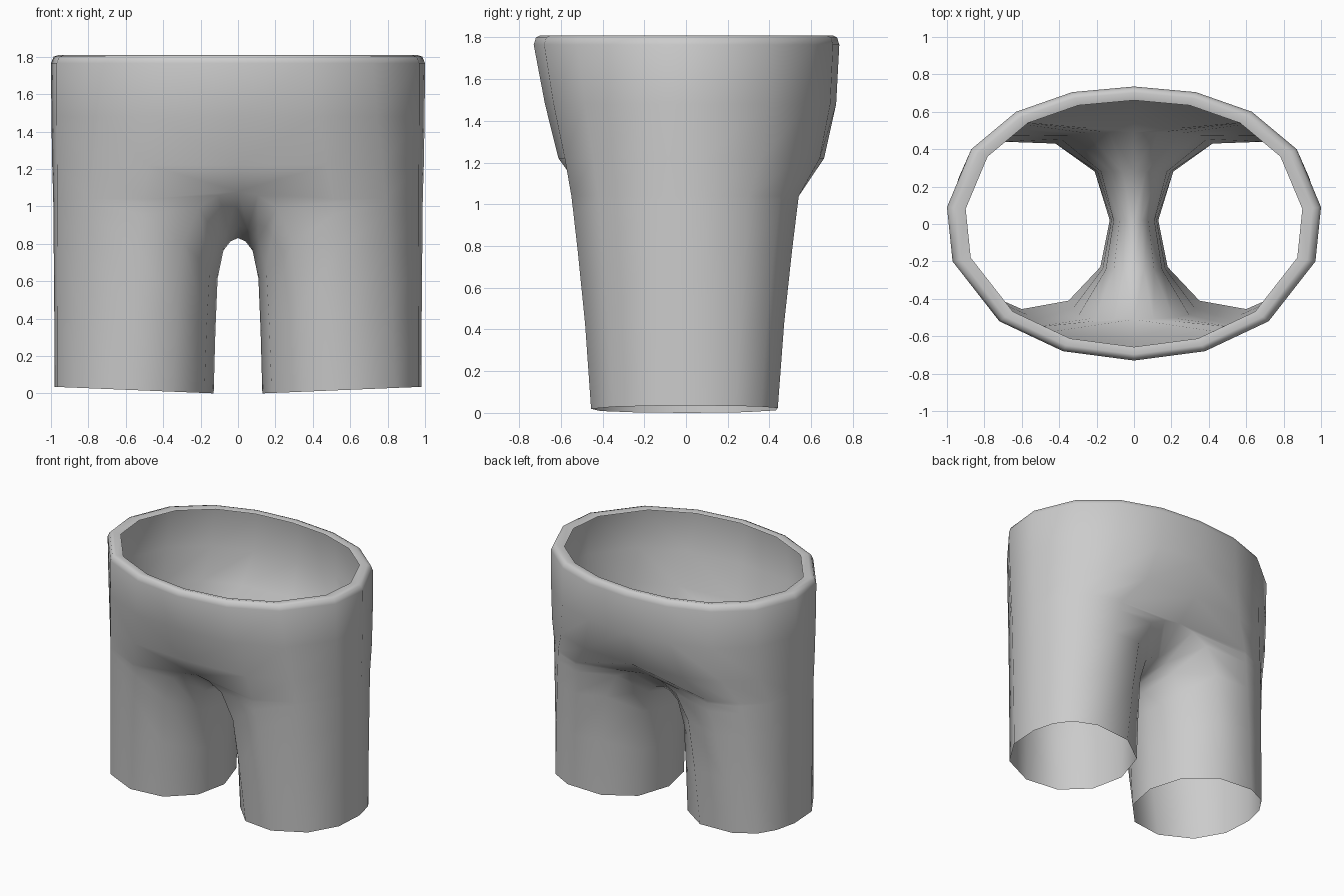
import bpy
import bmesh

if "Cube" in bpy.data.objects:
    bpy.data.objects.remove(bpy.data.objects["Cube"])

# Outer columns of the right half, back to front: waist (x, y) and hem (x, y)
WAIST = [(0, .735), (.33, .705), (.63, .60), (.87, .40), (1.0, .09),
         (.97, -.20), (.72, -.52), (.38, -.68), (0, -.73)]
HEM = [(0, .43), (.70, .44), (.86, .36), (.94, .24), (.98, .08),
       (.965, -.15), (.84, -.35), (.60, -.455), (0, -.46)]
# Crotch line, front to back: (y, z), and the hem points of the inner leg below it
CROTCH = [(-.51, 1.08), (-.25, .90), (.02, .83), (.28, .90), (.49, 1.08)]
INNER_HEM = [(.35, -.41), (.18, -.23), (.13, .02), (.21, .28), (.42, .43)]
# Arch rows: sideways fraction and height fraction
ROWS = [(.30, .98), (.60, .92), (.84, .74), (.93, .40), (1, 0)]


def lerp(a, b, t):
    return a + (b - a) * t


def hem_z(x):
    return .041 * max(0, x - .13)


def ring(bm, z, w_back, w_front, cols=range(9)):
    """Body ring blended between the hem and waist outlines."""
    out = []
    for i in cols:
        (hx, hy), (wx, wy) = HEM[i], WAIST[i]
        w = lerp(w_front, w_back, min(1, max(0, wy / 1.4 + .5)))
        w = w_back if wy > .35 else w_front if wy < -.35 else w
        out.append(bm.verts.new((lerp(hx, wx, w), lerp(hy, wy, w), z)))
    return out


def bridge(bm, upper, lower, closed=False):
    n = len(upper)
    for i in range(n if closed else n - 1):
        j = (i + 1) % n
        bm.faces.new((upper[i], upper[j], lower[j], lower[i]))


bm = bmesh.new()

# Waist rim, rolled inward
rim = []
for sx, sy, z in ((.90, .90, 1.80), (.955, .955, 1.81), (.985, .985, 1.80)):
    rim.append([bm.verts.new((x * sx, y * sy, z)) for x, y in WAIST])

# Body rings from the waist to the hips
body = [ring(bm, 1.765, 1, 1), ring(bm, 1.48, .95, .80), ring(bm, 1.22, .76, .56)]
rings = rim + body
for a, b in zip(rings, rings[1:]):
    bridge(bm, a, b)

# Top loop of the leg: outer columns and the crotch line
outer = ring(bm, 1.04, .38, .42, range(1, 8))
crotch = [bm.verts.new((0, y, z)) for y, z in CROTCH]
bridge(bm, body[-1], [crotch[-1]] + outer + [crotch[0]])

# Leg rings down to the hem
previous = outer + crotch
for fx, fz in ROWS:
    current = []
    for i, top in enumerate(outer, 1):
        hx, hy = HEM[i]
        t = fz ** 1.3
        current.append(bm.verts.new((lerp(hx, top.co.x, t), lerp(hy, top.co.y, t),
                                     lerp(hem_z(hx), top.co.z, fz))))
    for (y, z), (hx, hy) in zip(CROTCH, INNER_HEM):
        current.append(bm.verts.new((hx * fx, lerp(hy, y, fz), lerp(hem_z(hx), z, fz))))
    bridge(bm, previous, current, closed=True)
    previous = current

# Mirror to the left half and weld the centre seam
bmesh.ops.mirror(bm, geom=bm.verts[:] + bm.edges[:] + bm.faces[:], axis='X', merge_dist=.0005)
bmesh.ops.remove_doubles(bm, verts=bm.verts[:], dist=.0005)
bmesh.ops.recalc_face_normals(bm, faces=bm.faces[:])

# Normals should face away from the body
side = max(bm.faces, key=lambda f: f.calc_center_median().x)
if side.normal.x < 0:
    bmesh.ops.reverse_faces(bm, faces=bm.faces[:])

mesh = bpy.data.meshes.new("trousers")
bm.to_mesh(mesh)
bm.free()
for p in mesh.polygons:
    p.use_smooth = True

cloth = bpy.data.materials.new("grey cloth")
cloth.diffuse_color = (.6, .6, .6, 1)
cloth.use_nodes = True
cloth.node_tree.nodes["Principled BSDF"].inputs["Base Color"].default_value = cloth.diffuse_color
mesh.materials.append(cloth)
trousers = bpy.data.objects.new("trousers", mesh)
bpy.context.collection.objects.link(trousers)
